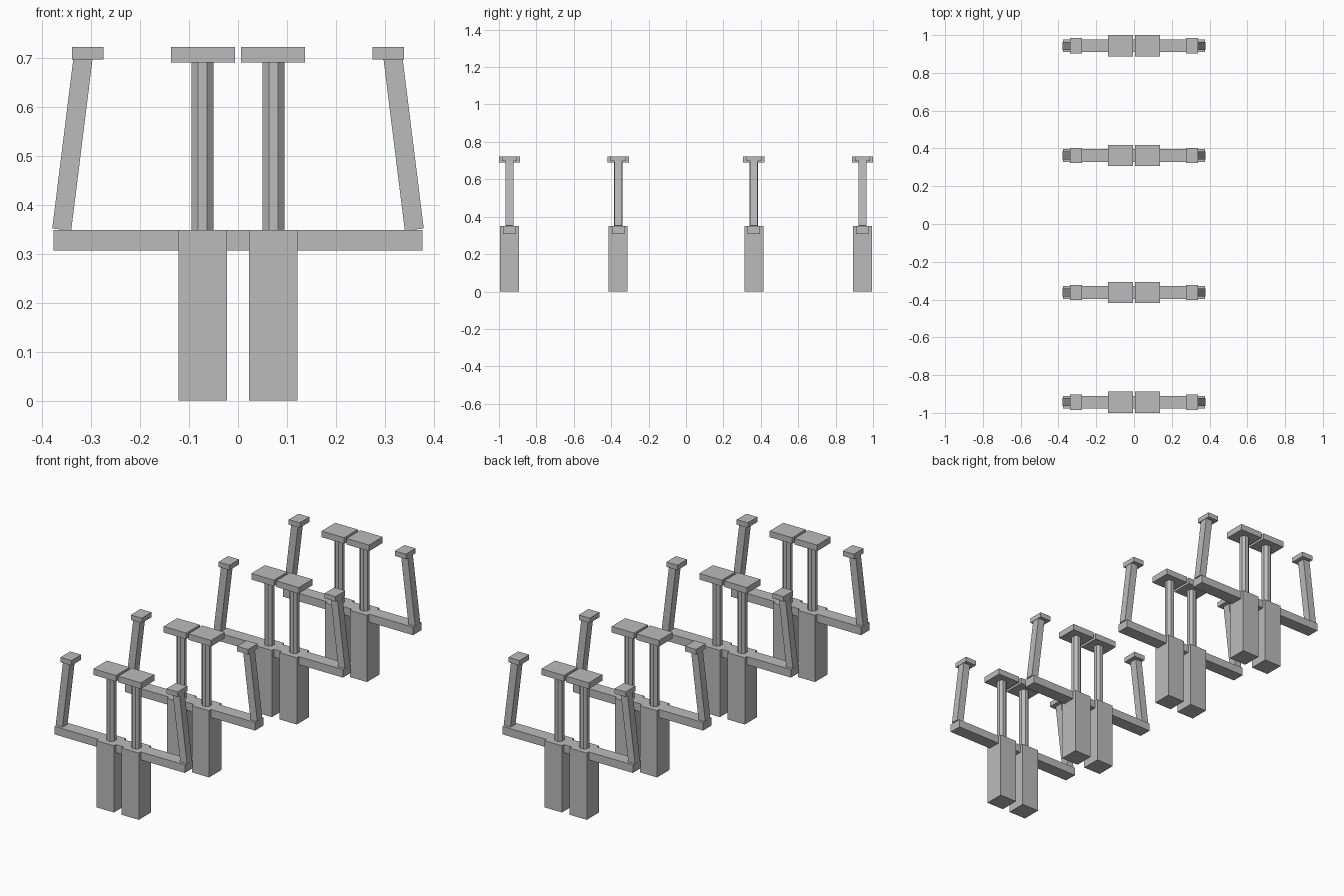
import bpy
from math import atan2, hypot, pi
from mathutils import Matrix

cube = bpy.data.objects.get("Cube")
if cube:
    bpy.data.objects.remove(cube, do_unlink=True)

grey = bpy.data.materials.new("plain grey")
grey.use_nodes = True
grey.diffuse_color = (0.5, 0.5, 0.5, 1)
grey.node_tree.nodes["Principled BSDF"].inputs["Base Color"].default_value = (0.5, 0.5, 0.5, 1)


def finish(name):
    obj = bpy.context.object
    obj.name = name
    obj.data.materials.append(grey)
    return obj


def box(name, centre, size, tilt=0):
    bpy.ops.mesh.primitive_cube_add(size=1, location=centre, rotation=(0, tilt, 0))
    obj = finish(name)
    obj.data.transform(Matrix.Diagonal((*size, 1)))
    return obj


def post(name, x, y, bottom, top, across_flats):
    # Octagon turned so that a flat faces the front
    bpy.ops.mesh.primitive_cylinder_add(
        vertices=8, radius=across_flats / 2 / 0.924, depth=top - bottom,
        location=(x, y, (bottom + top) / 2), rotation=(0, 0, pi / 8))
    return finish(name)


LEG_TOP = 0.349
CAP_TOP = 0.723

for row, y in enumerate((-0.9435, -0.3625, 0.3625, 0.9435), 1):
    # Cross bar shared by both halves of the frame
    box(f"cross_bar_{row}", (0, y, 0.328), (0.754, 0.068, 0.042))

    for side, s in (("left", 1), ("right", -1)):
        tag = f"{side}_{row}"
        # Leg block, upright post and its wide cap
        box(f"leg_block_{tag}", (s * 0.072, y, LEG_TOP / 2), (0.1, 0.102, LEG_TOP))
        post(f"post_{tag}", s * 0.0725, y, 0.34, 0.7, 0.045)
        box(f"post_cap_{tag}", (s * 0.072, y, 0.707), (0.131, 0.113, 0.032))

        # Outer arm leaning inwards, with its small cap
        low, high = (0.3605, 0.3495), (0.317, 0.7)
        dx, dz = high[0] - low[0], high[1] - low[1]
        box(f"outer_arm_{tag}", (s * (low[0] + high[0]) / 2, y, (low[1] + high[1]) / 2),
            (0.039, 0.042, hypot(dx, dz)), s * atan2(dx, dz))
        box(f"arm_cap_{tag}", (s * 0.307, y, CAP_TOP - 0.013), (0.064, 0.08, 0.026))
